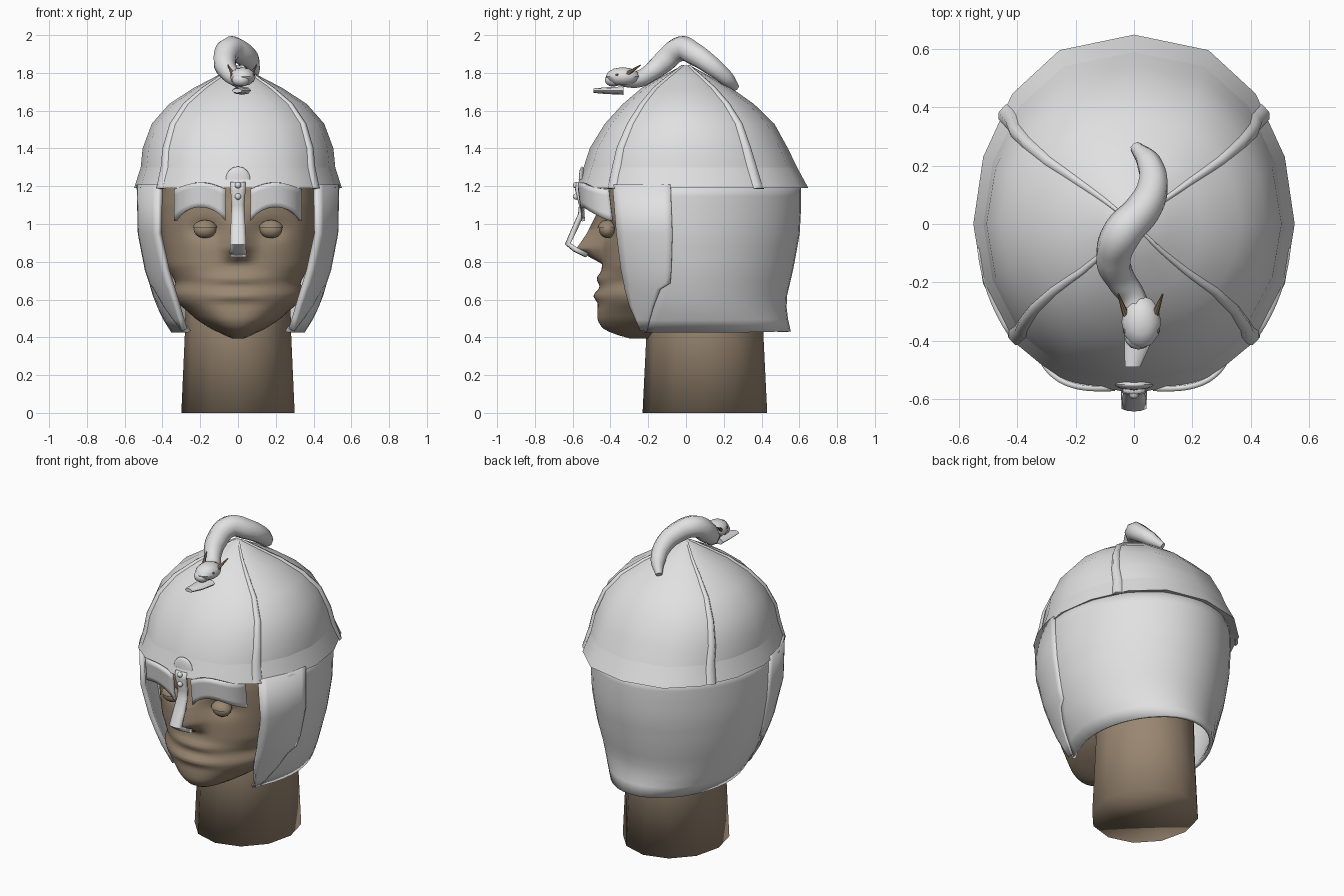
import bpy, bmesh
from math import sin, cos, pi, exp, acos, radians, copysign
from mathutils import Vector

cube = bpy.data.objects.get("Cube")
if cube:
    bpy.data.objects.remove(cube, do_unlink=True)


def material(name, rgb):
    m = bpy.data.materials.new(name)
    m.use_nodes = True
    m.diffuse_color = (*rgb, 1)
    m.node_tree.nodes["Principled BSDF"].inputs["Base Color"].default_value = (*rgb, 1)
    return m


STEEL = material("pale_steel", (0.75, 0.75, 0.75))
SKIN = material("tan_skin", (0.32, 0.24, 0.165))
HORN = material("brown_horn", (0.34, 0.22, 0.13))


def finish(name, bm, mat, angle=40, thick=0):
    bmesh.ops.recalc_face_normals(bm, faces=bm.faces)
    me = bpy.data.meshes.new(name)
    bm.to_mesh(me)
    bm.free()
    me.materials.append(mat)
    me.shade_smooth()
    me.set_sharp_from_angle(angle=radians(angle))
    ob = bpy.data.objects.new(name, me)
    bpy.context.collection.objects.link(ob)
    if thick:
        mod = ob.modifiers.new("thickness", "SOLIDIFY")
        mod.thickness = thick
        mod.offset = 0
    return ob


def loft(name, rows, mat, closed=True, caps=True, **kw):
    """Skin a list of point rows; closed joins each row into a ring."""
    bm = bmesh.new()
    grid = [[bm.verts.new(p) for p in row] for row in rows]
    n = len(grid[0])
    for a, b in zip(grid, grid[1:]):
        for i in range(n if closed else n - 1):
            j = (i + 1) % n
            bm.faces.new((a[i], a[j], b[j], b[i]))
    if caps:
        bm.faces.new(grid[0])
        bm.faces.new(grid[-1])
    return finish(name, bm, mat, **kw)


def ball(name, loc, size, mat, cut_below=None, seg=16):
    bm = bmesh.new()
    bmesh.ops.create_uvsphere(bm, u_segments=seg, v_segments=seg // 2, radius=1)
    if cut_below is not None:
        bmesh.ops.bisect_plane(bm, geom=bm.verts[:] + bm.edges[:] + bm.faces[:],
                               plane_co=(0, 0, cut_below), plane_no=(0, 0, 1), clear_inner=True)
    for v in bm.verts:
        v.co = Vector(c * s for c, s in zip(v.co, size)) + Vector(loc)
    return finish(name, bm, mat)


def table(rows, z):
    """Linear lookup of the columns following the first one."""
    if z <= rows[0][0]:
        return rows[0][1:]
    for a, b in zip(rows, rows[1:]):
        if z <= b[0]:
            t = (z - a[0]) / (b[0] - a[0])
            return [p + (q - p) * t for p, q in zip(a[1:], b[1:])]
    return rows[-1][1:]


def spow(v, p):
    return copysign(abs(v) ** p, v)


# Helmet bowl: z, half width, front reach, back reach
BOWL = [(1.19, .55, .58, .648), (1.30, .515, .542, .588), (1.40, .505, .51, .54), (1.53, .457, .43, .468),
        (1.635, .365, .335, .36), (1.72, .235, .235, .24), (1.78, .12, .13, .13), (1.84, .02, .02, .02)]


def bowl(a, ring, off=0):
    z, rx, front, back = ring
    reach = back if cos(a) > 0 else front
    return Vector(((rx + off) * spow(sin(a), .8), (reach + off) * spow(cos(a), 1.08), z + off * .3))


angles = [2 * pi * i / 16 for i in range(16)]
loft("helmet_bowl", [[bowl(a, r) for a in angles] for r in BOWL[1:]], STEEL, angle=50)
loft("brim_band", [[bowl(a, r) for a in angles] for r in [(1.21, .50, .53, .58)] + BOWL[:2]],
     STEEL, caps=False, angle=50)

# Four low ribs on the diagonals, tapering towards the crown
for side in (-1, 1):
    for name, deg in (("front", 135), ("back", 51)):
        a = side * radians(deg)
        rows = []
        for k, ring in enumerate(BOWL):
            half = .036 - .0042 * k
            c, tip = bowl(a, ring, -.012), bowl(a, ring, .003 if k == 0 else .01)
            d = Vector((-c.y, c.x, 0)).normalized()
            rows.append([c - d * half, tip - d * half * .5, tip + d * half * .5, c + d * half])
        loft(f"{name}_rib_{'left' if side > 0 else 'right'}", rows, STEEL, angle=80)

# Neck guard: z, half width, half depth, centre y
GUARD = [(.43, .345, .465, .08), (.52, .40, .465, .06), (.60, .435, .48, .04), (.77, .485, .535, .025),
         (.95, .515, .58, .012), (1.10, .522, .59, .01), (1.21, .522, .587, .01)]


def guard_point(z, y, side, off=0):
    rx, ry, cy = table(GUARD, z)
    a = acos(max(-1, min(1, (y - cy) / ry)))
    return ((rx + off) * sin(a) * side, cy + (ry + off) * cos(a), z)


def guard_row(z):
    rx, ry, cy = table(GUARD, z)
    cut = table([(.43, -.23), (.6, -.18), (.7, -.14)], z)[0]
    lim = acos((cut - cy) / ry)
    turns = [lim * i / 14 for i in range(-14, 15)]
    return [(rx * sin(a), cy + ry * spow(cos(a), 1.1 if cos(a) > 0 else 1), z) for a in turns]


levels = [.43 + .78 * i / 12 for i in range(13)]
loft("neck_guard", [guard_row(z) for z in levels], STEEL, closed=False, caps=False, thick=.02)

# Cheek plates: z, front edge y, back edge y
CHEEK = [(.44, -.225, -.20), (.50, -.25, -.185), (.57, -.28, -.165), (.66, -.305, -.13), (.69, -.31, -.08),
         (.76, -.325, -.075), (.95, -.35, -.07), (1.21, -.37, -.08)]
for side, label in ((1, "left"), (-1, "right")):
    rows = []
    for z, f, b in CHEEK:
        rows.append([guard_point(z, f + (b - f) * i / 8, side, .018 - .0015 * i) for i in range(9)])
    loft("cheek_plate_" + label, rows, STEEL, closed=False, caps=False, thick=.03)

# Head: z, half width, front y, back y
HEAD = [(.395, .035, -.30, -.12), (.42, .09, -.39, -.02), (.45, .15, -.445, .1), (.49, .215, -.468, .2),
        (.54, .27, -.47, .25), (.59, .33, -.463, .28), (.63, .35, -.46, .3), (.69, .33, -.45, .33),
        (.78, .38, -.445, .36), (.90, .40, -.44, .4), (1.0, .41, -.44, .42), (1.1, .415, -.44, .42),
        (1.2, .41, -.43, .42), (1.4, .33, -.32, .34), (1.5, .2, -.2, .2)]
NOSE = [(.79, 0), (.82, .06), (.87, .14), (.95, .085), (1.04, .04), (1.13, 0)]


def head_point(z, t):
    w, f, b = table(HEAD, z)
    c = -.12
    x = w * spow(sin(t), .85)
    k = cos(t)
    if k < 0:
        return (x, c - (b - c) * k, z)
    y = c + (f - c) * k
    y -= table(NOSE, z)[0] * exp(-(x / .055) ** 2)
    for lz, h in ((.71, .025), (.62, .03)):
        y -= h * exp(-(x / .16) ** 2 - ((z - lz) / .028) ** 2)
    y += .035 * k * exp(-((abs(x) - .175) / .08) ** 2 - ((z - .97) / .05) ** 2)
    return (x, y, z)


head_z = [.395 + .82 * i / 48 for i in range(49)] + [1.3, 1.4, 1.5]
loft("head", [[head_point(z, 2 * pi * i / 72) for i in range(72)] for z in head_z], SKIN, angle=80)

# Neck
loft("neck", [[(r * sin(a), .1 + 1.1 * r * cos(a), z) for a in [2 * pi * i / 12 for i in range(12)]]
              for z, r in ((0, .30), (.45, .28), (.85, .275))], SKIN, angle=180)

# Eyes and brow plates
for side, label in ((1, "left"), (-1, "right")):
    ball("eye_" + label, (side * .175, -.415, .97), (.06, .045, .045), SKIN)
    ball("upper_lid_" + label, (side * .175, -.415, .972), (.066, .055, .05), SKIN, cut_below=.12)
    rows = []
    for j in range(6):
        row = []
        for i in range(15):
            u = sin(pi / 2 * i / 14)
            x = .065 + .265 * u
            low = 1.015 + .075 * sin(pi * u) ** .7
            z = low + (1.185 + .035 * sin(pi * u) - low) * j / 5
            y = -.41 - .155 * abs(1 - (x / .33) ** 4) ** .55 + (1.2 - z) * .12
            row.append((side * x, y, z))
        rows.append(row)
    loft("brow_plate_" + label, rows, STEEL, closed=False, caps=False, thick=.018)

# Nose guard strip with rivets and a rounded crest
path = [(-.57, 1.22, .036), (-.575, 1.18, .036), (-.555, 1.10, .03), (-.56, 1.05, .032),
        (-.595, .97, .036), (-.63, .895, .04), (-.59, .865, .042), (-.53, .835, .042)]
loft("nose_guard", [[(w * s, y + .008 * s * s, z) for s in (-1, -.5, 0, .5, 1)] for y, z, w in path],
     STEEL, closed=False, caps=False, thick=.024)
for name, z in (("upper_rivet", 1.205), ("lower_rivet", 1.145)):
    ball(name, (0, -.582, z), (.017, .017, .017), STEEL, seg=12)
ball("nose_guard_crest", (0, -.55, 1.235), (.066, .018, .07), STEEL, cut_below=0)

# Serpent body as a tapering curve over the crown: x, y, z, radius
BODY = [(.005, .265, 1.72, .02), (.05, .21, 1.775, .043), (.065, .13, 1.842, .054), (.03, .05, 1.897, .062),
        (-.04, -.03, 1.927, .067), (-.07, -.12, 1.857, .063), (-.045, -.19, 1.80, .05),
        (-.005, -.25, 1.768, .045), (.02, -.33, 1.77, .045)]
cu = bpy.data.curves.new("serpent_body", "CURVE")
cu.dimensions = "3D"
cu.bevel_depth = 1
cu.bevel_resolution = 2
cu.resolution_u = 6
cu.use_fill_caps = True
sp = cu.splines.new("BEZIER")
sp.bezier_points.add(len(BODY) - 1)
for p, (x, y, z, r) in zip(sp.bezier_points, BODY):
    p.co = (x, y, z)
    p.radius = r
    p.handle_left_type = p.handle_right_type = "AUTO"
cu.materials.append(STEEL)
bpy.context.collection.objects.link(bpy.data.objects.new("serpent_body", cu))

# Serpent head, jaw, horns and eyes
ball("serpent_head", (.025, -.335, 1.78), (.068, .09, .05), STEEL, seg=12)
loft("serpent_jaw", [[(x + w * sin(a), y, 1.706 + h * cos(a)) for a in angles[::2]]
                     for x, y, w, h in ((.02, -.33, .05, .022), (.01, -.42, .043, .018), (-.005, -.49, .026, .012))],
     STEEL)
ball("serpent_snout", (.015, -.385, 1.762), (.048, .045, .035), STEEL, seg=12)
for side, label in ((1, "left"), (-1, "right")):
    base, tip = Vector((.022 + side * .05, -.31, 1.795)), Vector((.022 + side * .076, -.24, 1.842))
    bm = bmesh.new()
    bmesh.ops.create_cone(bm, segments=8, radius1=.012, radius2=.003, depth=(tip - base).length, cap_ends=True)
    turn = (tip - base).to_track_quat("Z", "Y")
    for v in bm.verts:
        v.co = turn @ v.co + (base + tip) / 2
    finish("serpent_horn_" + label, bm, HORN)
    ball("serpent_eye_" + label, (.025 + side * .054, -.365, 1.79), (.01, .01, .008), HORN, seg=8)
